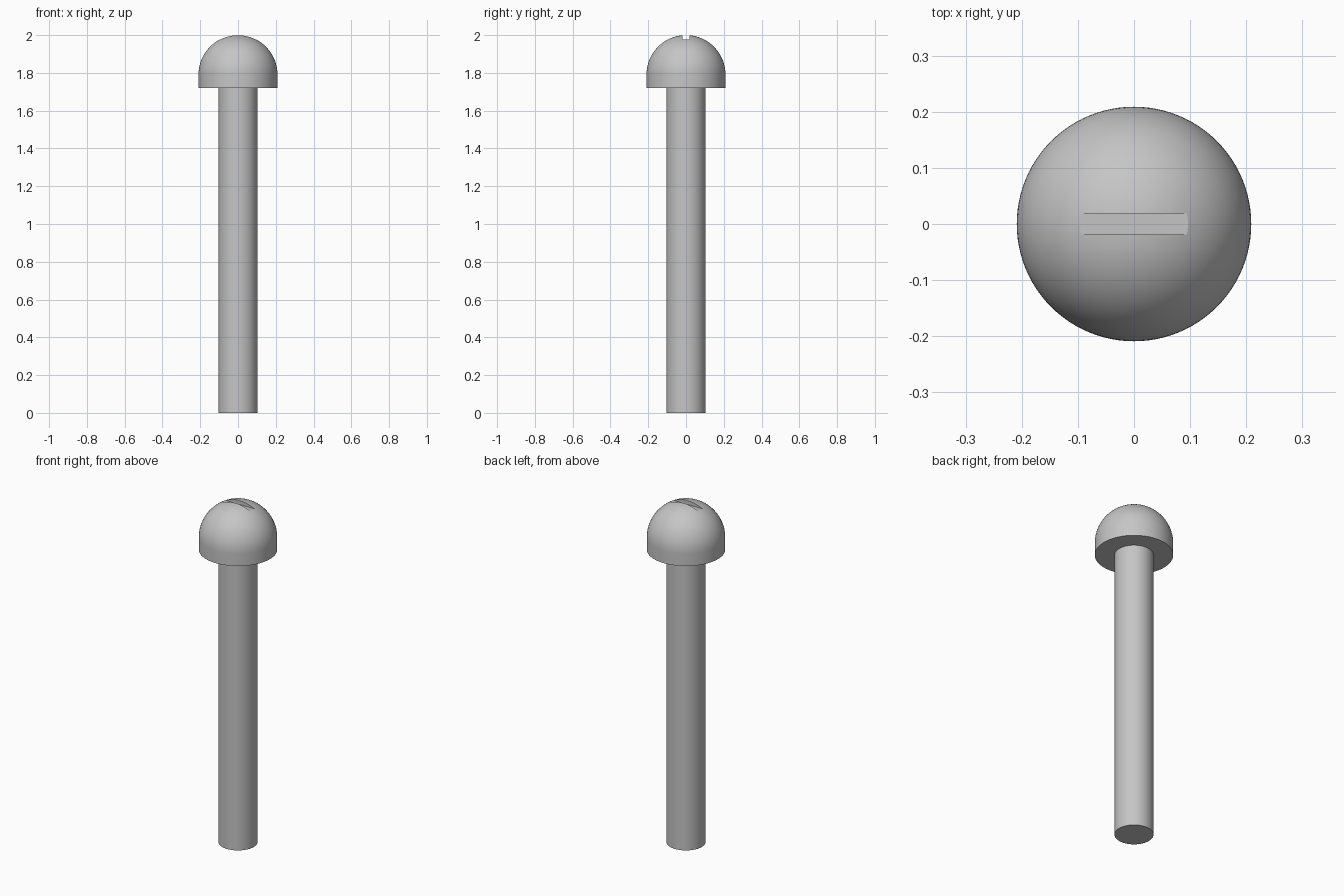
import bpy
import bmesh
from math import cos, sin, pi, radians
from mathutils import Matrix

SEGMENTS = 96
HEAD_R, SHANK_R = 0.209, 0.104
HEAD_BASE = 1.72
DOME_BASE = 2 - HEAD_R

if "Cube" in bpy.data.objects:
    bpy.data.objects.remove(bpy.data.objects["Cube"])

steel = bpy.data.materials.new("grey_steel")
steel.use_nodes = True
colour = (0.56, 0.56, 0.56, 1)
steel.diffuse_color = colour
steel.node_tree.nodes["Principled BSDF"].inputs["Base Color"].default_value = colour


def lathe(name, profile):
    """Revolve an (r, z) profile around the z axis."""
    bm = bmesh.new()
    verts = [bm.verts.new((r, 0, z)) for r, z in profile]
    edges = [bm.edges.new(pair) for pair in zip(verts, verts[1:])]
    bmesh.ops.spin(bm, geom=verts + edges, cent=(0, 0, 0), axis=(0, 0, 1),
                   angle=2 * pi, steps=SEGMENTS)
    bmesh.ops.remove_doubles(bm, verts=bm.verts, dist=0.00001)
    bmesh.ops.recalc_face_normals(bm, faces=bm.faces)
    return finish(name, bm)


def finish(name, bm):
    mesh = bpy.data.meshes.new(name)
    bm.to_mesh(mesh)
    bm.free()
    mesh.materials.append(steel)
    obj = bpy.data.objects.new(name, mesh)
    bpy.context.collection.objects.link(obj)
    return obj


def select_only(obj):
    bpy.ops.object.select_all(action="DESELECT")
    obj.select_set(True)
    bpy.context.view_layer.objects.active = obj


# Plain cylindrical shank, its top tucked inside the head
shank = lathe("shank", [(0, 0), (SHANK_R, 0), (SHANK_R, HEAD_BASE + 0.02),
                        (0, HEAD_BASE + 0.02)])

# Round head: short straight rim under a hemisphere
RINGS = 24
arc = [(HEAD_R * cos(a), DOME_BASE + HEAD_R * sin(a))
       for a in (pi / 2 * i / RINGS for i in range(RINGS))]
head = lathe("head", [(0, HEAD_BASE), (HEAD_R, HEAD_BASE)] + arc + [(0, 2)])

# Flat-bottomed driver slot across the crown
bm = bmesh.new()
bmesh.ops.create_cube(bm, size=1, matrix=Matrix.Translation((0, 0, 2.0265))
                      @ Matrix.Diagonal((0.6, 0.038, 0.1, 1)))
cutter = finish("slot_cutter", bm)
cutter.hide_render = True
cut = head.modifiers.new("slot", "BOOLEAN")
cut.operation = "DIFFERENCE"
cut.solver = "EXACT"
cut.object = cutter
select_only(head)
bpy.ops.object.modifier_apply(modifier=cut.name)
bpy.data.objects.remove(cutter)

# Smooth round surfaces with crisp rims
for part in (shank, head):
    select_only(part)
    bpy.ops.object.shade_smooth_by_angle(angle=radians(20))
